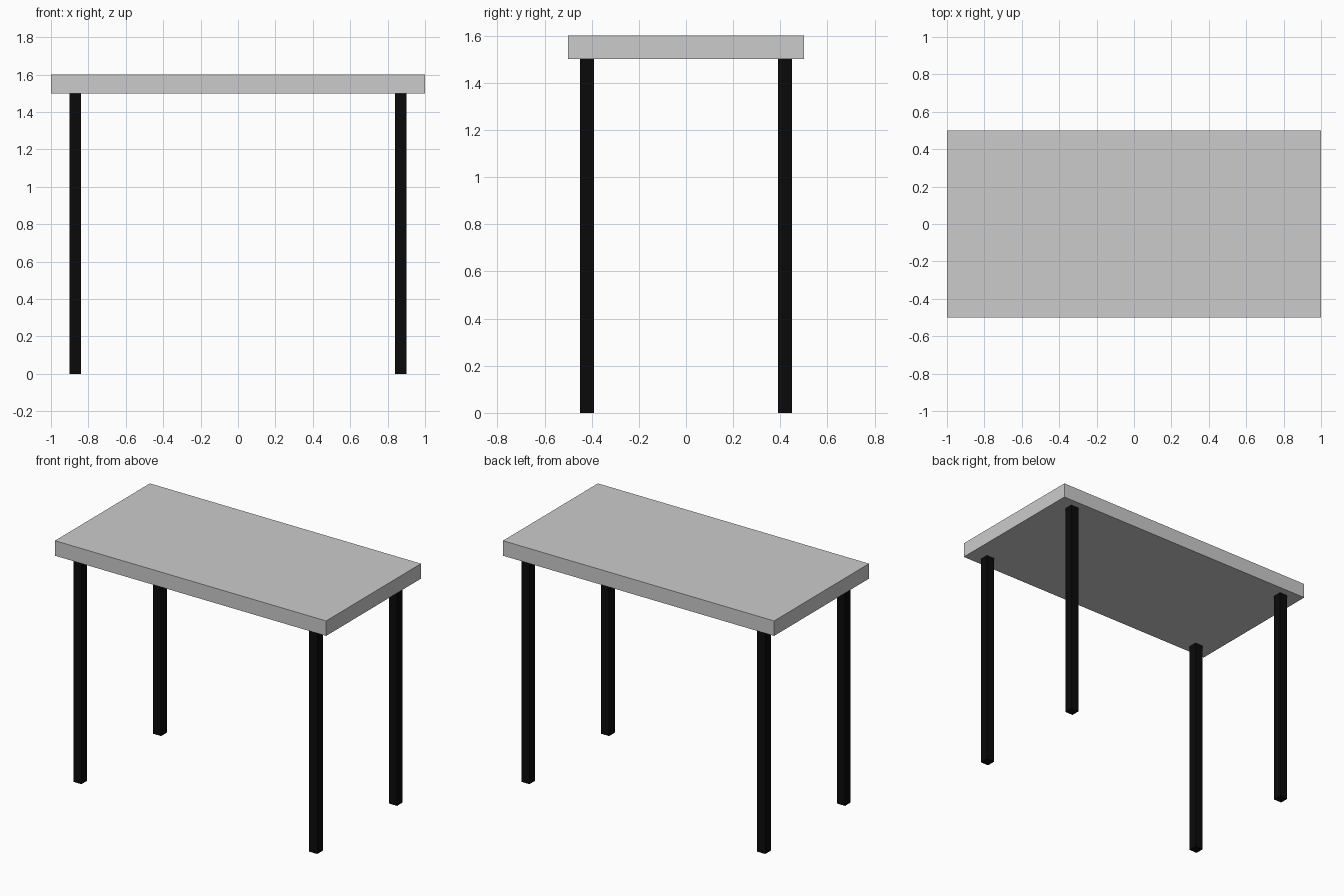
import bpy

if "Cube" in bpy.data.objects:
    bpy.data.objects.remove(bpy.data.objects["Cube"])

def box(name, center, size):
    bpy.ops.mesh.primitive_cube_add(size=1, location=center)
    ob = bpy.context.object
    ob.name = name
    ob.scale = size
    bpy.ops.object.transform_apply(location=False, rotation=False, scale=True)
    return ob

black = bpy.data.materials.new("black")
black.diffuse_color = (0.003, 0.003, 0.003, 1)
black.use_nodes = True
black.node_tree.nodes["Principled BSDF"].inputs["Base Color"].default_value = black.diffuse_color

# Table top
box("table_top", (0, 0, 1.55), (2, 1, 0.1))

# Four square legs
for side, x in (("left", -0.87), ("right", 0.87)):
    for end, y in (("front", -0.42), ("back", 0.42)):
        leg = box(f"{end}_{side}_leg", (x, y, 0.75), (0.06, 0.06, 1.5))
        leg.data.materials.append(black)
